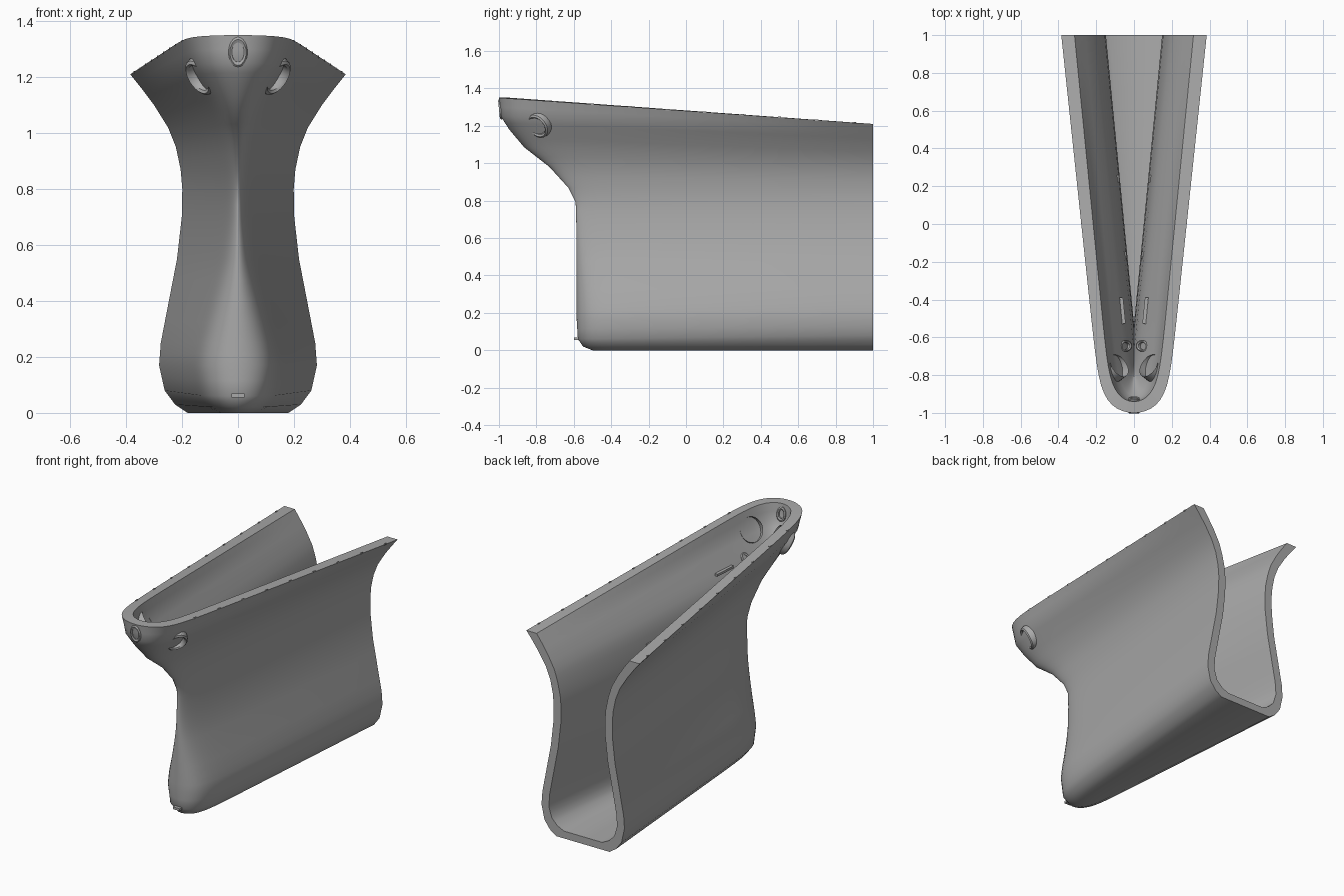
import bpy, bmesh, math
from mathutils import Vector

if "Cube" in bpy.data.objects:
    bpy.data.objects.remove(bpy.data.objects["Cube"])

grey = bpy.data.materials.new("hull grey")
grey.use_nodes = True
col = (0.40, 0.40, 0.40, 1)
grey.diffuse_color = col
grey.node_tree.nodes["Principled BSDF"].inputs["Base Color"].default_value = col

# Waterlines: height at the back, half width, stem y, stem height, bluntness
LEVELS = [
    (0, .18, -.50, 0, .3), (.03, .225, -.55, .02, .4), (.08, .262, -.578, .06, .45),
    (.17, .282, -.585, .17, .47), (.25, .276, -.585, .25, .43), (.4, .247, -.585, .4, .32),
    (.55, .218, -.585, .55, .2), (.7, .201, -.587, .7, .13), (.8, .199, -.59, .79, .12),
    (.87, .205, -.63, .87, .13), (.95, .222, -.73, .98, .17), (1.02, .25, -.865, 1.085, .27),
    (1.1, .3, -.945, 1.18, .38), (1.16, .345, -.99, 1.25, .43), (1.21, .385, -1, 1.35, .45)]
N = 22
STATIONS = [(i / N) ** 2.6 for i in range(N + 1)]


def hull_point(level, s, inner=False):
    """Point on the +x side; fractional levels are interpolated."""
    a = min(int(level), len(LEVELS) - 2)
    f = level - a
    zb, w, ys, zs, c = [p + (q - p) * f for p, q in zip(LEVELS[a], LEVELS[a + 1])]
    lift = 0
    if inner:
        t = .05 + .02 * max(0, (zb - .95) / .26)
        c = max(0, (c * w - .05) / (w - t))
        w, ys = w - t, ys + .06
        lift = .045 * max(0, 1 - zb / .17)
    g = c * math.sqrt(1 - math.exp(-s / .04)) + (1 - c) * s
    return Vector((w * g, ys + (1 - ys) * s, zb + (zs - zb) * (1 - s) + lift))


def finish(name, bm, angle=40):
    bmesh.ops.remove_doubles(bm, verts=bm.verts, dist=1e-5)
    bmesh.ops.recalc_face_normals(bm, faces=bm.faces)
    me = bpy.data.meshes.new(name)
    bm.to_mesh(me)
    bm.free()
    ob = bpy.data.objects.new(name, me)
    bpy.context.collection.objects.link(ob)
    me.materials.append(grey)
    bpy.ops.object.select_all(action='DESELECT')
    ob.select_set(True)
    bpy.context.view_layer.objects.active = ob
    bpy.ops.object.shade_smooth_by_angle(angle=math.radians(angle))
    return ob


# Hull shell with inner and outer skins, open at the top and the back
def build_hull():
    bm = bmesh.new()
    skins = []
    for inner in (False, True):
        rows = []
        for k in range(2 * len(LEVELS) - 1):
            half = [hull_point(k / 2, s, inner) for s in STATIONS]
            left = [bm.verts.new(p) for p in half]
            right = [bm.verts.new((-p.x, p.y, p.z)) for p in half[1:]]
            rows.append(right[::-1] + left)
        for r0, r1 in zip(rows, rows[1:]):
            for j in range(2 * N):
                bm.faces.new((r0[j], r0[j + 1], r1[j + 1], r1[j]))
        # flat bottom
        b = rows[0]
        for j in range(N - 1):
            bm.faces.new((b[j], b[j + 1], b[-2 - j], b[-1 - j]))
        bm.faces.new((b[N - 1], b[N], b[N + 1]))
        skins.append(rows)
    out, inn = skins
    for j in range(2 * N):                         # rim
        bm.faces.new((out[-1][j], out[-1][j + 1], inn[-1][j + 1], inn[-1][j]))
    for e in (0, -1):                              # cut edge at the back
        for k in range(len(out) - 1):
            bm.faces.new((out[k][e], out[k + 1][e], inn[k + 1][e], inn[k][e]))
    bm.faces.new((out[0][0], out[0][-1], inn[0][-1], inn[0][0]))
    return finish("hull_shell", bm)


# Turned part: profile of (radius, height) swept around an axis, stretched sideways
def turned(name, profile, centre, axis, stretch=1.0, sides=24, closed=True):
    bm = bmesh.new()
    q = Vector(axis).to_track_quat('Z', 'Y')
    rings = []
    for r, h in profile:
        rings.append([bm.verts.new(Vector(centre) + q @ Vector((
            r * math.cos(math.tau * i / sides),
            r * stretch * math.sin(math.tau * i / sides), h))) for i in range(sides)])
    pairs = list(zip(rings, rings[1:] + rings[:1])) if closed else list(zip(rings, rings[1:]))
    for a, b in pairs:
        for i in range(sides):
            j = (i + 1) % sides
            bm.faces.new((a[i], a[j], b[j], b[i]))
    if not closed:
        bm.faces.new(rings[-1])
    return finish(name, bm)


def box(name, centre, size, axis=(0, 1, 0)):
    bm = bmesh.new()
    bmesh.ops.create_cube(bm, size=1)
    q = Vector(axis).to_track_quat('Y', 'Z')
    for v in bm.verts:
        v.co = Vector(centre) + q @ Vector([a * b for a, b in zip(v.co, size)])
    return finish(name, bm)


build_hull()

cup = [(.067, -.07), (.068, 0), (.064, .02), (.055, .027), (.047, .02), (.042, -.01), (.001, -.04)]
ring = [(.030, -.01), (.030, .008), (.024, .012), (.018, .008), (.018, -.01)]
for side, tag in ((1, "left"), (-1, "right")):
    # Anchor pipe mouths on the flare
    turned(tag + "_anchor_pipe", cup, (side * .127, -.785, 1.207),
           (side * .68, -.5, -.5), 1.1, closed=False)

    # Fittings on the inner wall behind each pipe
    p, n = hull_point(11.3, .10, True), hull_point(11.3, .17, True)
    p.x, n.x = p.x * side, n.x * side
    turned(tag + "_inner_pipe_ring", ring, p, (-side * .7, .1, .7), 1.5)
    box(tag + "_chain_guide", n + Vector((0, .06, .004)), (.018, .14, .014), (side * .1, 1, -.02))

    # Small studs along the rim
    for k in range(9):
        s = .15 + .1 * k
        e = hull_point(14, s)
        box(f"{tag}_rim_stud_{k + 1}", (side * (e.x - .004), e.y, e.z), (.007, .018, .008))

    # Cleats on the inner wall
    for k, s in enumerate((.28, .53)):
        e = hull_point(9.5, s, True)
        box(f"{tag}_wall_cleat_{k + 1}", (side * e.x, e.y, e.z), (.012, .04, .012))

# Centre fairlead at the tip of the bow: tall rounded ring
lead = [(.034, -.03), (.034, .012), (.029, .018), (.022, .014), (.020, -.02)]
turned("bow_fairlead", lead, (0, -.982, 1.29), (0, -1, -.1), 1.6)
turned("bow_fairlead_inner", ring, (0, -.93, 1.29), (0, 1, .2), 1.4)

# Small bracket at the foot of the stem
box("stem_foot_bracket", (0, -.587, .062), (.045, .022, .014))
